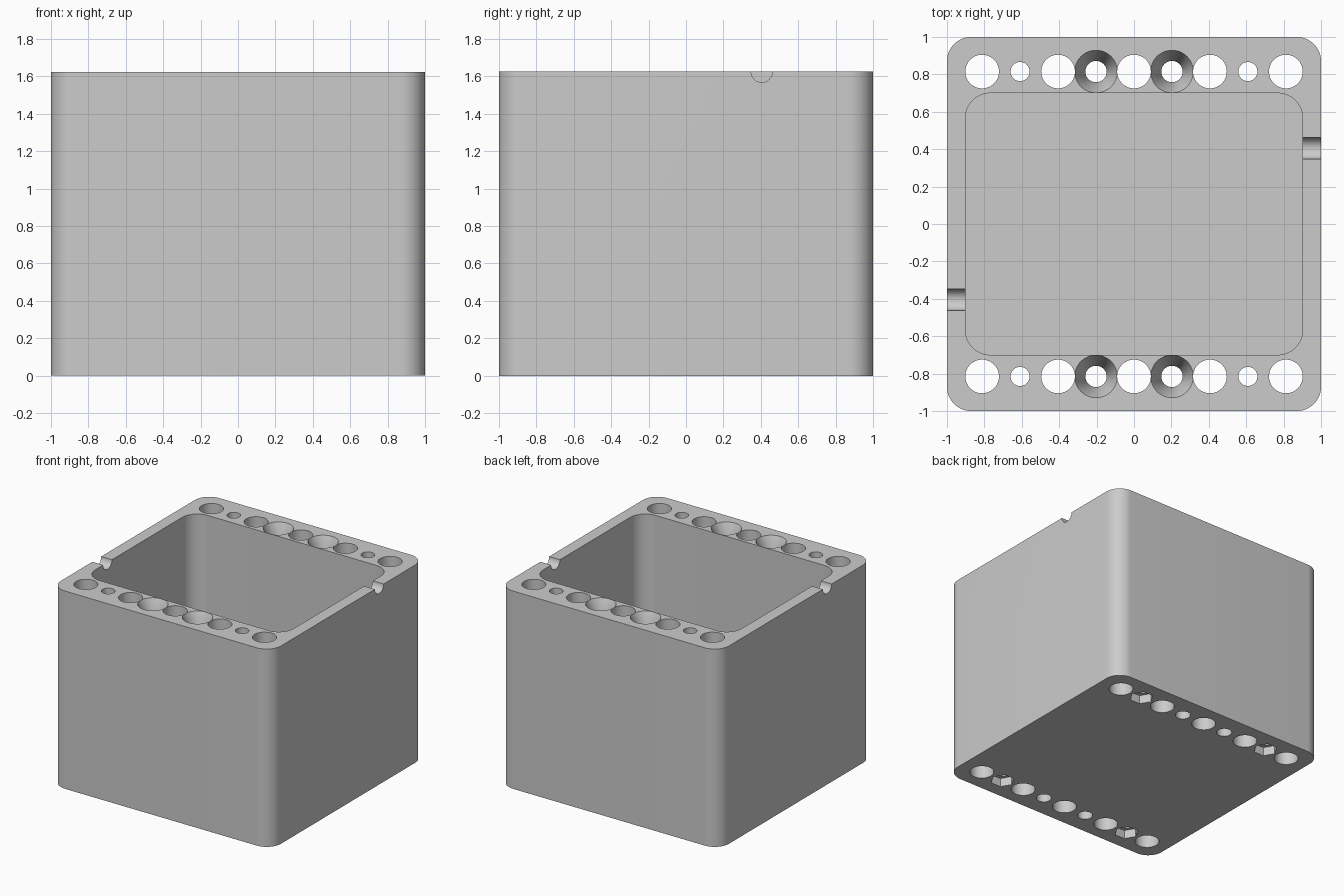
import bpy, bmesh
from math import sin, cos, pi, radians
from mathutils import Matrix

if "Cube" in bpy.data.objects:
    bpy.data.objects.remove(bpy.data.objects["Cube"], do_unlink=True)

HEIGHT = 1.625
ROW_Y = 0.815
PITCH = 0.203

grey = bpy.data.materials.new("light grey")
grey.use_nodes = True
grey.diffuse_color = (0.6, 0.6, 0.6, 1)
grey.node_tree.nodes["Principled BSDF"].inputs["Base Color"].default_value = (0.6, 0.6, 0.6, 1)


def circle(r, n=48, x=0, y=0):
    return [(x + r * cos(2 * pi * i / n), y + r * sin(2 * pi * i / n)) for i in range(n)]


def rounded_rect(hx, hy, r, steps=12):
    pts = []
    for k, (sx, sy) in enumerate([(1, 1), (-1, 1), (-1, -1), (1, -1)]):
        for i in range(steps + 1):
            a = pi / 2 * (k + i / steps)
            pts.append((sx * (hx - r) + r * cos(a), sy * (hy - r) + r * sin(a)))
    return pts


def add_stack(bm, layers):
    """Closed solid through outlines given as (z, points)."""
    rings = [[bm.verts.new((x, y, z)) for x, y in pts] for z, pts in layers]
    n = len(rings[0])
    bm.faces.new(rings[0][::-1])
    bm.faces.new(rings[-1])
    for low, high in zip(rings, rings[1:]):
        for i in range(n):
            j = (i + 1) % n
            bm.faces.new((low[i], low[j], high[j], high[i]))


def make_object(name, bm):
    mesh = bpy.data.meshes.new(name)
    bm.to_mesh(mesh)
    bm.free()
    mesh.materials.append(grey)
    ob = bpy.data.objects.new(name, mesh)
    bpy.context.collection.objects.link(ob)
    return ob


# Block with rounded upright edges
bm = bmesh.new()
add_stack(bm, [(z, rounded_rect(1, 1, 0.13)) for z in (0, HEIGHT)])
box = make_object("open_box", bm)
bpy.context.view_layer.objects.active = box
box.select_set(True)


def cut(name, bm):
    cutter = make_object(name, bm)
    cutter.hide_render = True
    mod = box.modifiers.new(name, 'BOOLEAN')
    mod.operation = 'DIFFERENCE'
    mod.solver = 'EXACT'
    mod.object = cutter
    bpy.ops.object.modifier_apply(modifier=name)
    bpy.data.objects.remove(cutter, do_unlink=True)


def cut_rows(name, slots, layers, n=48):
    """Cut the same (z, radius) profile at the given slots of both rows."""
    bm = bmesh.new()
    for y in (-ROW_Y, ROW_Y):
        for s in slots:
            add_stack(bm, [(z, circle(r, n, s * PITCH, y)) for z, r in layers])
    cut(name, bm)


# Main cavity
bm = bmesh.new()
add_stack(bm, [(z, rounded_rect(0.902, 0.7, 0.135)) for z in (0.1, HEIGHT + 0.2)])
cut("cavity", bm)

# Hole rows: wide holes, narrow holes with nut pockets below, countersunk holes
top = HEIGHT + 0.1
cut_rows("wide_holes", (-4, -2, 0, 2, 4), [(-0.1, 0.09), (top, 0.09)])
cut_rows("narrow_holes", (-3, 3), [(-0.1, 0.051), (top, 0.051)])
cut_rows("nut_pockets", (-3, 3), [(-0.1, 0.09), (0.07, 0.09)], 6)
cut_rows("countersunk_holes", (-1, 1),
         [(-0.1, 0.057), (HEIGHT - 0.13, 0.057), (HEIGHT, 0.114), (top, 0.114)])

# Half-round cable notches in the two side walls
bm = bmesh.new()
for side in (-1, 1):
    place = Matrix.Translation((side * 0.95, side * 0.405, HEIGHT)) @ Matrix.Rotation(pi / 2, 4, 'Y')
    bmesh.ops.create_cone(bm, cap_ends=True, segments=40, radius1=0.057,
                          radius2=0.057, depth=0.3, matrix=place)
cut("cable_notches", bm)

bpy.ops.object.shade_smooth_by_angle(angle=radians(30))
